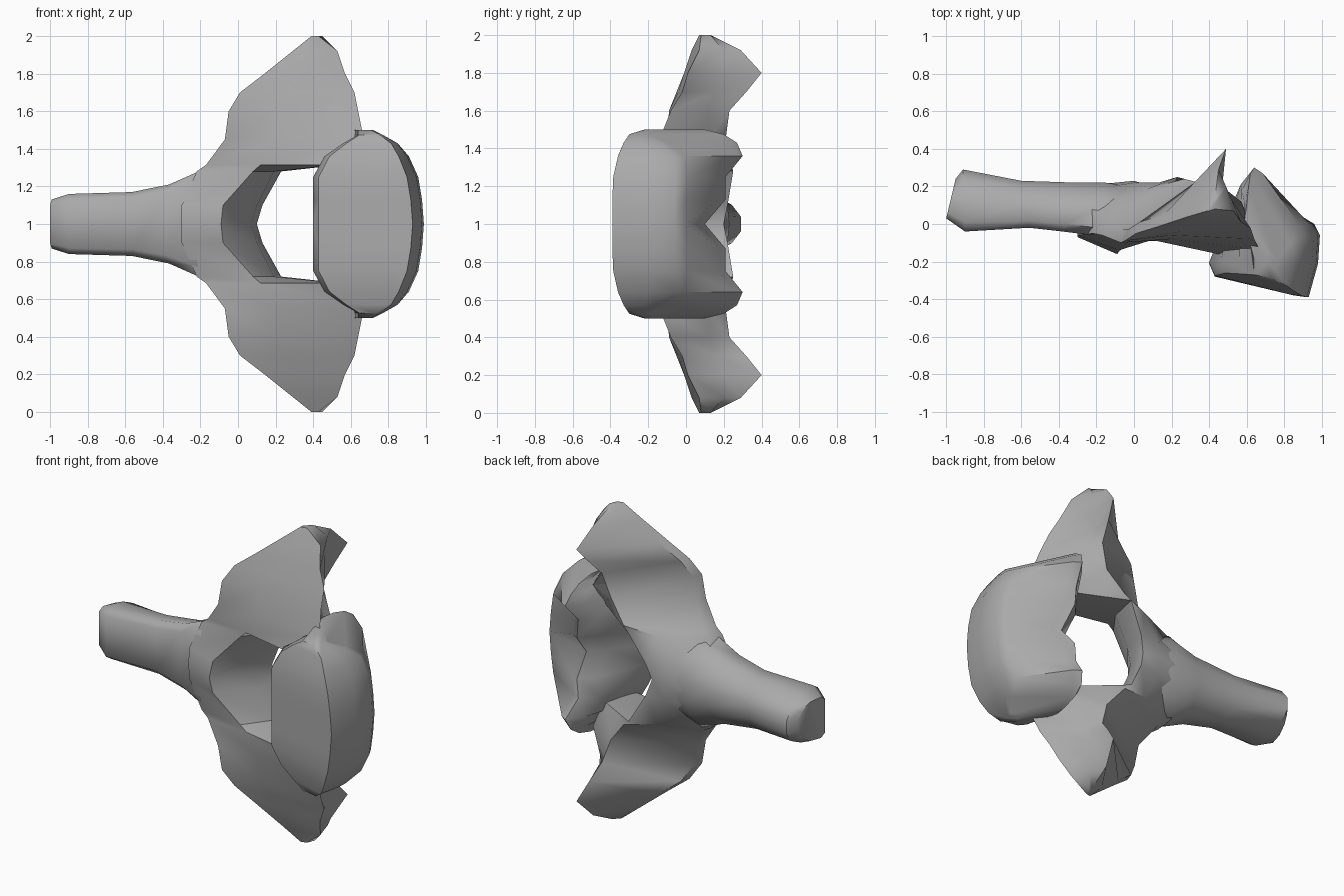
import bpy
import bmesh
from math import radians

default_cube = bpy.data.objects.get("Cube")
if default_cube:
    bpy.data.objects.remove(default_cube, do_unlink=True)

# Single bone colour
bone = bpy.data.materials.new("bone_grey")
bone.use_nodes = True
grey = (.4, .4, .4, 1)
bone.diffuse_color = grey
bone.node_tree.nodes["Principled BSDF"].inputs["Base Color"].default_value = grey


def loft(name, rings, cap_start=True, mirrored=False):
    """Bridge equal-length rings of points, close the ends and shade the part."""
    mesh = bpy.data.meshes.new(name)
    bm = bmesh.new()
    loops = [[bm.verts.new(point) for point in ring] for ring in rings]
    for lower, upper in zip(loops, loops[1:]):
        for i in range(len(lower)):
            j = (i + 1) % len(lower)
            bm.faces.new((lower[i], lower[j], upper[j], upper[i]))
    if cap_start:
        bm.faces.new(loops[0][::-1])
    bm.faces.new(loops[-1])
    bmesh.ops.recalc_face_normals(bm, faces=bm.faces)
    # An open ring on the symmetry plane must still face outwards
    if mirrored:
        cap = max(bm.faces, key=lambda face: face.calc_center_median().z)
        if cap.normal.z < 0:
            bmesh.ops.reverse_faces(bm, faces=bm.faces)
    bm.to_mesh(mesh)
    bm.free()
    part = bpy.data.objects.new(name, mesh)
    bpy.context.collection.objects.link(part)
    part.location.z = 1
    mesh.materials.append(bone)
    if mirrored:
        mirror = part.modifiers.new("Mirror", 'MIRROR')
        mirror.use_axis = (False, False, True)
    bpy.ops.object.select_all(action='DESELECT')
    part.select_set(True)
    bpy.context.view_layer.objects.active = part
    bpy.ops.object.shade_smooth_by_angle(angle=radians(50))
    return part


def spine_ring(front_x, back_x, front_y, back_y, half):
    """Rounded slice of the spine, tilted between its front and its narrower back."""
    def point(t, width):
        return (front_x + (back_x - front_x) * t,
                front_y + (back_y - front_y) * t, half * width)
    side = [point(0, .8), point(.15, 1), point(.55, .95), point(.85, .65), point(1, .25)]
    return side + [(x, y, -z) for x, y, z in reversed(side)]


# Spinous process: long bar that flares and sinks into the arch
loft("spinous_process", [spine_ring(*row) for row in (
    (-1, -.95, .03, .24, .13),
    (-.9, -.91, -.04, .29, .16),
    (-.56, -.6, -.02, .23, .17),
    (-.38, -.3, -.04, .22, .21),
    (-.22, -.15, -.06, .22, .28),
    (-.08, -.02, 0, .2, .22),
)])


def body_ring(z, front_x, right_x, front_y, back_x, back_y):
    """Wedge-shaped slice of the vertebral body, with corners that shrink with it."""
    s = min(1, (right_x - front_x) * 2)
    return [(front_x, front_y + .18 * s, z), (front_x + .03 * s, front_y + .11 * s, z),
            (right_x - .13 * s, front_y + .01, z), (right_x - .06 * s, front_y, z),
            (right_x - .01, front_y + .18 * s, z), (right_x, front_y + .33 * s, z),
            (right_x - .03 * s, front_y + .39 * s, z),
            (back_x + .05 * s, back_y - .03, z), (back_x, back_y, z),
            (back_x - .08 * s, back_y - .09, z)]


# Vertebral body: thick curved block with a notched rear edge
loft("vertebral_body", [body_ring(*row) for row in (
    (0, .4, .99, -.39, .63, .1),
    (.13, .4, .98, -.39, .62, .21),
    (.25, .4, .96, -.385, .61, .21),
    (.36, .46, .91, -.36, .64, .3),
    (.43, .56, .85, -.33, .62, .27),
    (.475, .64, .77, -.3, .61, .2),
    (.5, .64, .72, -.22, .6, .1),
)], cap_start=False, mirrored=True)


def slices(rows):
    """Turn rows of height and outline into rings."""
    return [[(x, y, z) for x, y in outline] for z, outline in rows]


# Arch around the canal, rising into the transverse wings
loft("arch_and_wings", slices((
    (0, ((-.3, -.07), (-.09, -.16), (.07, .05), (.1, .2), (0, .23), (-.3, .2))),
    (.1, ((-.3, -.06), (-.08, -.14), (.1, .06), (.13, .22), (0, .22), (-.3, .17))),
    (.28, ((-.22, -.05), (.08, -.09), (.19, .06), (.23, .25), (.08, .19), (-.21, .06))),
    (.315, ((-.17, -.06), (.12, -.09), (.54, -.18), (.55, .04), (.27, .24), (-.15, .04))),
    (.45, ((-.07, -.1), (.2, -.08), (.67, -.14), (.57, .12), (.38, .21), (-.06, -.03))),
    (.6, ((-.05, -.09), (.2, -.06), (.64, -.08), (.48, .12), (.43, .23), (-.03, -.03))),
    (.7, ((.01, -.05), (.25, -.04), (.62, -.02), (.45, .16), (.46, .32), (.03, .01))),
    (.8, ((.14, -.01), (.33, -.01), (.57, .01), (.47, .2), (.49, .4), (.16, .05))),
    (.92, ((.29, .04), (.36, .03), (.53, .07), (.49, .2), (.45, .29), (.31, .08))),
    (1, ((.39, .07), (.4, .07), (.43, .08), (.45, .13), (.43, .13), (.39, .09))),
)), cap_start=False, mirrored=True)
